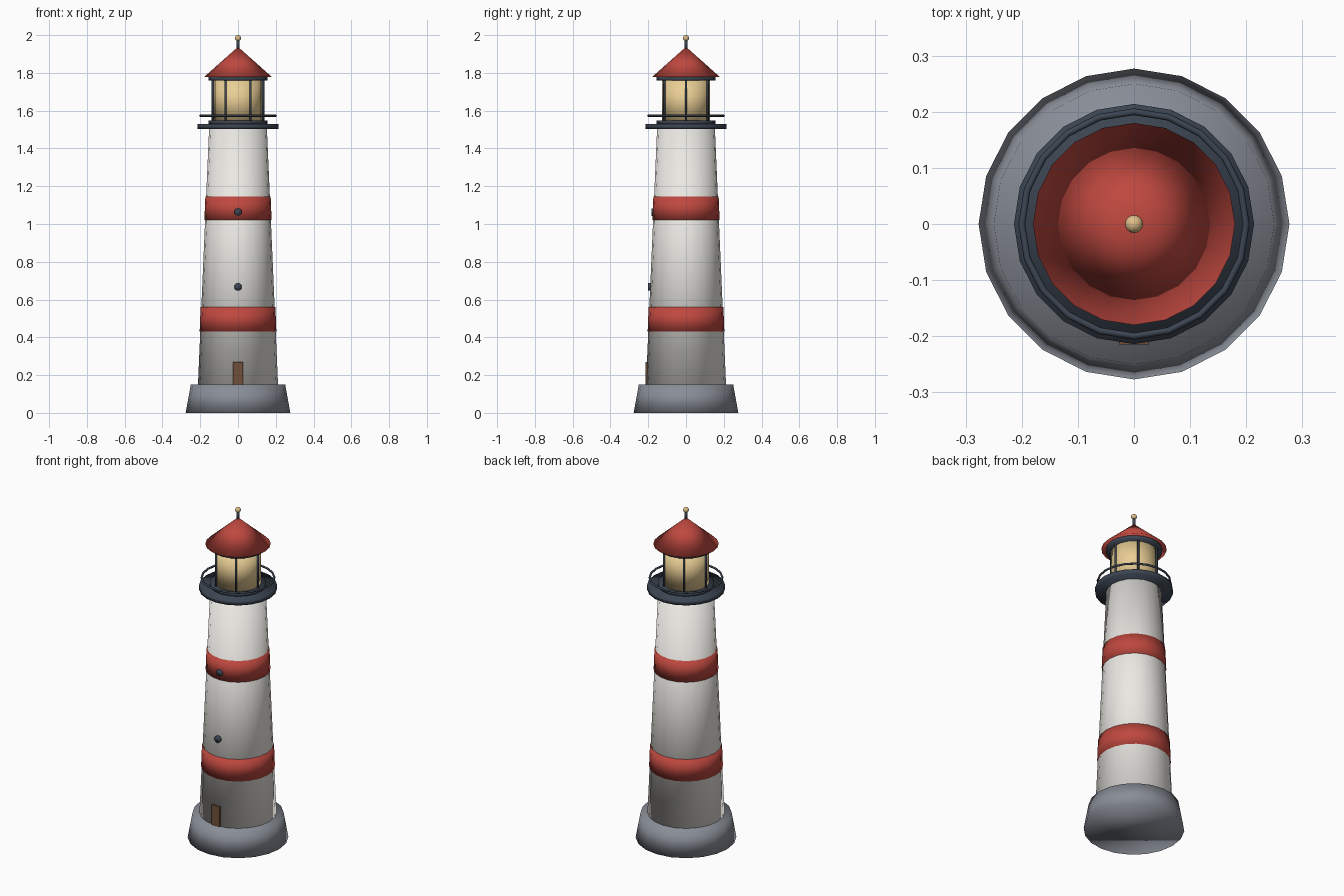
import bpy
from math import cos, sin, pi

if "Cube" in bpy.data.objects:
    bpy.data.objects.remove(bpy.data.objects["Cube"])


def material(name, rgb):
    m = bpy.data.materials.new(name)
    m.diffuse_color = (*rgb, 1)
    m.use_nodes = True
    m.node_tree.nodes["Principled BSDF"].inputs["Base Color"].default_value = m.diffuse_color
    return m


WHITE = material("white_paint", (0.83, 0.81, 0.77))
RED = material("red_paint", (0.52, 0.065, 0.05))
STONE = material("stone", (0.25, 0.27, 0.31))
IRON = material("dark_iron", (0.045, 0.06, 0.085))
GLASS = material("warm_glass", (0.82, 0.62, 0.30))
WOOD = material("wood", (0.16, 0.08, 0.04))
BRASS = material("brass", (0.75, 0.52, 0.25))


def finish(name, mat, smooth=True):
    ob = bpy.context.object
    ob.name = name
    ob.data.materials.append(mat)
    if smooth:
        bpy.ops.object.shade_smooth()
    return ob


def drum(name, r1, r2, z1, z2, mat, x=0, y=0, sides=20):
    """Upright tapered cylinder between two heights."""
    bpy.ops.mesh.primitive_cone_add(vertices=sides, radius1=r1, radius2=r2,
                                    depth=z2 - z1, location=(x, y, (z1 + z2) / 2))
    return finish(name, mat)


# Foundation and tapered tower
drum("foundation", 0.277, 0.25, 0, 0.15, STONE)
drum("tower", 0.212, 0.153, 0.15, 1.505, WHITE)

# Painted bands
drum("lower_band", 0.203, 0.198, 0.43, 0.56, RED)
drum("upper_band", 0.178, 0.173, 1.02, 1.145, RED)

# Gallery deck, lantern sill and handrail
drum("gallery_deck", 0.214, 0.214, 1.503, 1.53, IRON)
drum("lantern_sill", 0.155, 0.155, 1.53, 1.547, IRON)
bpy.ops.mesh.primitive_torus_add(major_radius=0.2, minor_radius=0.006, major_segments=20,
                                 minor_segments=8, location=(0, 0, 1.573))
finish("gallery_rail", IRON)

# Lantern room with six glazing bars
drum("lantern_glass", 0.127, 0.127, 1.547, 1.76, GLASS)
for i in range(6):
    a = i * pi / 3
    drum(f"glazing_bar_{i + 1}", 0.006, 0.006, 1.547, 1.76, IRON,
         0.133 * cos(a), 0.133 * sin(a), 8)
drum("lantern_top_ring", 0.155, 0.155, 1.759, 1.778, IRON)

# Roof and finial
drum("roof", 0.18, 0, 1.778, 1.938, RED)
drum("finial_rod", 0.009, 0.007, 1.925, 1.975, IRON, sides=10)
bpy.ops.mesh.primitive_uv_sphere_add(segments=16, ring_count=10, radius=0.016,
                                     location=(0, 0, 1.984))
finish("finial_ball", BRASS)

# Door
bpy.ops.mesh.primitive_cube_add(size=1, location=(0, -0.202, 0.21))
bpy.context.object.scale = (0.053, 0.026, 0.12)
finish("door", WOOD, smooth=False)

# Round porthole windows
for name, y, z in (("lower_window", -0.19, 0.667), ("upper_window", -0.172, 1.063)):
    bpy.ops.mesh.primitive_cylinder_add(vertices=12, radius=0.02, depth=0.02,
                                        location=(0, y, z), rotation=(pi / 2, 0, 0))
    finish(name, IRON)
